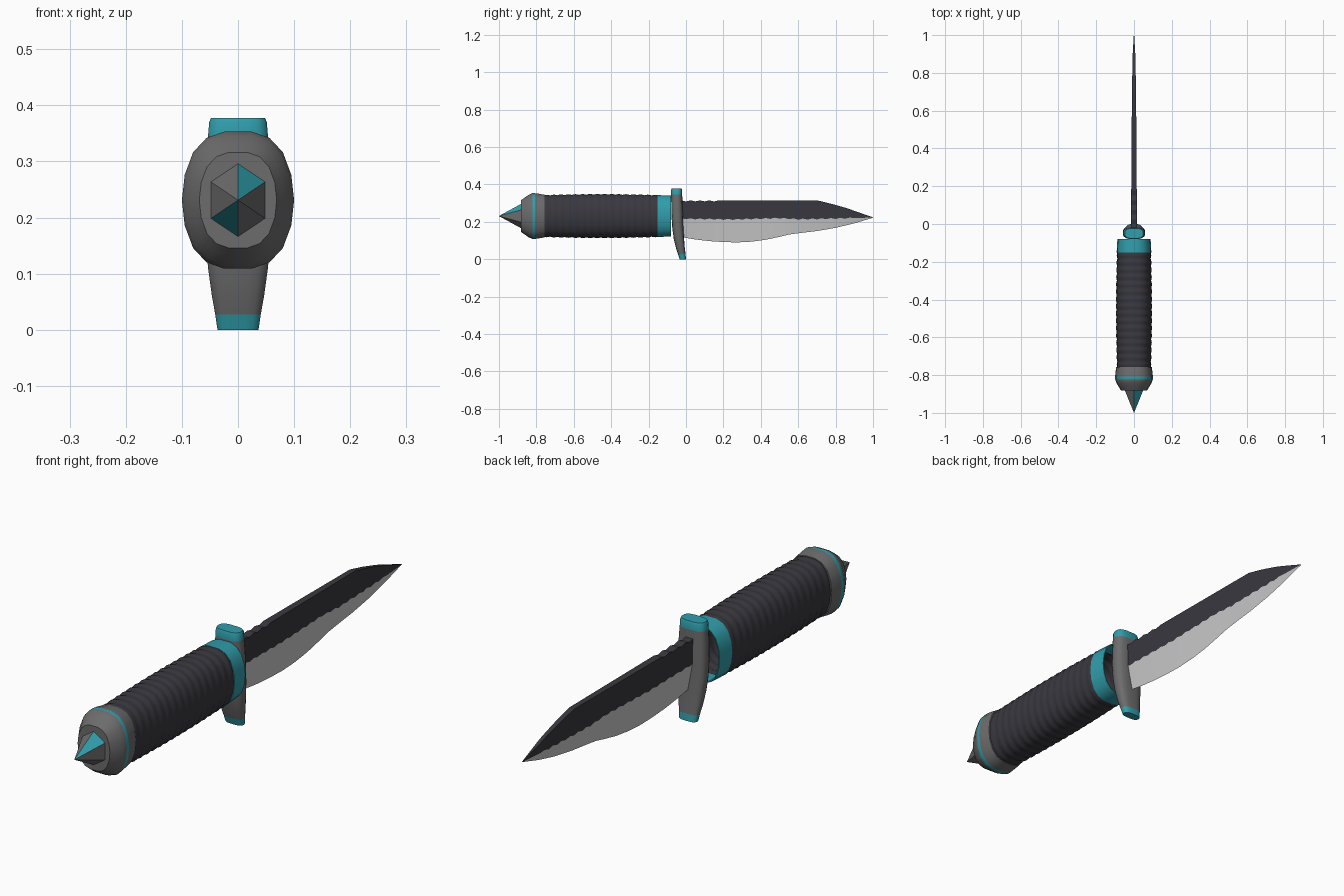
import bpy, bmesh, math

if "Cube" in bpy.data.objects:
    bpy.data.objects.remove(bpy.data.objects["Cube"])


def material(name, rgb):
    m = bpy.data.materials.new(name)
    m.diffuse_color = (*rgb, 1)
    m.use_nodes = True
    m.node_tree.nodes["Principled BSDF"].inputs["Base Color"].default_value = m.diffuse_color
    return m


GRAY = material("gray metal", (0.15, 0.15, 0.153))
TEAL = material("teal accent", (0.03, 0.34, 0.41))
DARK = material("dark grip", (0.04, 0.039, 0.049))
SILVER = material("silver edge", (0.60, 0.60, 0.61))
ZC = 0.231  # height of the handle axis


def loft(name, rings, mats, pick=None, cap_start=True, cap_end=True, angle=35):
    """Skin closed rings of points; pick(ring, side) gives the material slot."""
    bm = bmesh.new()
    rows = [[bm.verts.new(p) for p in r] for r in rings]
    n = len(rows[0])
    for i in range(len(rows) - 1):
        for k in range(n):
            j = (k + 1) % n
            f = bm.faces.new((rows[i][k], rows[i][j], rows[i + 1][j], rows[i + 1][k]))
            f.material_index = pick(i, k) if pick else 0
    if cap_start:
        bm.faces.new(rows[0][::-1]).material_index = pick(0, 0) if pick else 0
    if cap_end:
        bm.faces.new(rows[-1]).material_index = pick(len(rows) - 2, 0) if pick else 0
    bmesh.ops.recalc_face_normals(bm, faces=bm.faces)
    me = bpy.data.meshes.new(name)
    bm.to_mesh(me)
    bm.free()
    for m in mats:
        me.materials.append(m)
    for p in me.polygons:
        p.use_smooth = angle > 0
    if angle:
        me.set_sharp_from_angle(angle=math.radians(angle))
    ob = bpy.data.objects.new(name, me)
    bpy.context.collection.objects.link(ob)
    return ob


# Unit oval cross-section, mirrored from one quarter
quarter = [(1, 0), (0.95, 0.37), (0.80, 0.70), (0.56, 0.91), (0.25, 1)]
half = quarter + [(-x, z) for x, z in quarter[::-1]]
oval = half + [(x, -z) for x, z in half[::-1] if z > 0]


def oval_ring(y, hw, hh):
    return [(x * hw, y, ZC + z * hh) for x, z in oval]


# Ridged grip
RIDGES, Y0, Y1 = 16, -0.765, -0.145
grip = []
for i in range(RIDGES * 4 + 1):
    t = i / (RIDGES * 4)
    bulge = 0.005 * math.sin(math.pi * t)
    r = 0.004 * abs(math.sin(math.pi * t * RIDGES)) + bulge - 0.004
    grip.append(oval_ring(Y0 + (Y1 - Y0) * t, 0.091 + r, 0.113 + r))
loft("grip", grip, [DARK], cap_start=False, cap_end=False, angle=50)

# Open collar at the guard end of the grip
loft("collar", [oval_ring(-0.152, 0.087, 0.108), oval_ring(-0.152, 0.092, 0.112),
                oval_ring(-0.08, 0.088, 0.109), oval_ring(-0.08, 0.084, 0.105),
                oval_ring(-0.15, 0.083, 0.104)],
     [TEAL], cap_start=False, cap_end=False)

# Pommel with a thin coloured band
pommel = [(-0.755, 0.086, 0.108), (-0.757, 0.094, 0.114), (-0.785, 0.098, 0.119),
          (-0.808, 0.100, 0.122), (-0.822, 0.100, 0.122), (-0.84, 0.094, 0.114),
          (-0.862, 0.081, 0.099), (-0.882, 0.069, 0.085)]
loft("pommel", [oval_ring(*p) for p in pommel], [GRAY, TEAL],
     lambda i, k: 1 if i == 3 else 0, angle=45)

# Six-sided spike, two opposite facets coloured
HEX = [(0, 0.066), (0.049, 0.033), (0.049, -0.033),
       (0, -0.066), (-0.049, -0.033), (-0.049, 0.033)]


def hex_ring(y, s):
    return [(x * s, y, ZC + z * s) for x, z in HEX]


loft("pommel_spike", [hex_ring(-0.88, 1), hex_ring(-1.0, 0.005)], [GRAY, TEAL],
     lambda i, k: 1 if k in (0, 3) else 0, cap_start=False, angle=0)

# Curved guard with coloured tips: z, front y, back y, half width
guard = [(0.0, -0.034, 0.0, 0.037), (0.027, -0.043, -0.002, 0.041),
         (0.06, -0.054, -0.006, 0.047), (0.11, -0.066, -0.010, 0.054),
         (0.17, -0.074, -0.014, 0.059), (0.23, -0.078, -0.016, 0.060),
         (0.29, -0.079, -0.018, 0.058), (0.345, -0.080, -0.020, 0.054),
         (0.370, -0.080, -0.020, 0.052), (0.377, -0.077, -0.023, 0.049)]


def guard_ring(z, ya, yb, hw):
    pts = []
    for k in range(16):
        a = math.tau * (k + 0.5) / 16
        c, s = math.cos(a), math.sin(a)
        pts.append((hw * math.copysign(abs(c) ** 0.6, c),
                    (ya + yb) / 2 + (yb - ya) / 2 * math.copysign(abs(s) ** 0.75, s), z))
    return pts


loft("guard", [guard_ring(*g) for g in guard], [GRAY, TEAL],
     lambda i, k: 1 if i == 0 or i >= 7 else 0, angle=45)


# Blade: flat dark body above, ground silver edge below
def lerp(keys, y):
    for (a, u), (b, v) in zip(keys, keys[1:]):
        if y <= b:
            return u + (v - u) * (y - a) / (b - a)
    return keys[-1][1]


SPINE = [(-0.025, 0.315), (0.70, 0.315), (0.78, 0.296), (0.86, 0.273),
         (0.94, 0.245), (1.0, 0.224)]
EDGE = [(-0.025, 0.118), (0.05, 0.106), (0.125, 0.097), (0.20, 0.092), (0.275, 0.090),
        (0.35, 0.094), (0.425, 0.104), (0.50, 0.120), (0.55, 0.132), (0.60, 0.139),
        (0.70, 0.151), (0.80, 0.168), (0.90, 0.192), (1.0, 0.222)]
THICK = [(-0.025, 0.016), (0.70, 0.011), (0.90, 0.007), (1.0, 0.001)]
GRIND = [(-0.025, 0.217), (0.25, 0.213), (0.50, 0.220), (0.60, 0.214),
         (0.80, 0.218), (1.0, 0.223)]
blade = []
for i in range(42):
    y = -0.025 + 0.025 * i
    t, top = lerp(THICK, y), lerp(SPINE, y)
    if y < 0.18 and i % 2:
        top -= 0.006  # thumb notches
    mid = lerp(GRIND, y) + (0.003 * (-1) ** i if y < 0.9 else 0)
    blade.append([(t, y, top), (t, y, mid), (0, y, lerp(EDGE, y)), (-t, y, mid), (-t, y, top)])
loft("blade", blade, [DARK, SILVER], lambda i, k: 1 if k in (1, 2) else 0, angle=5)
